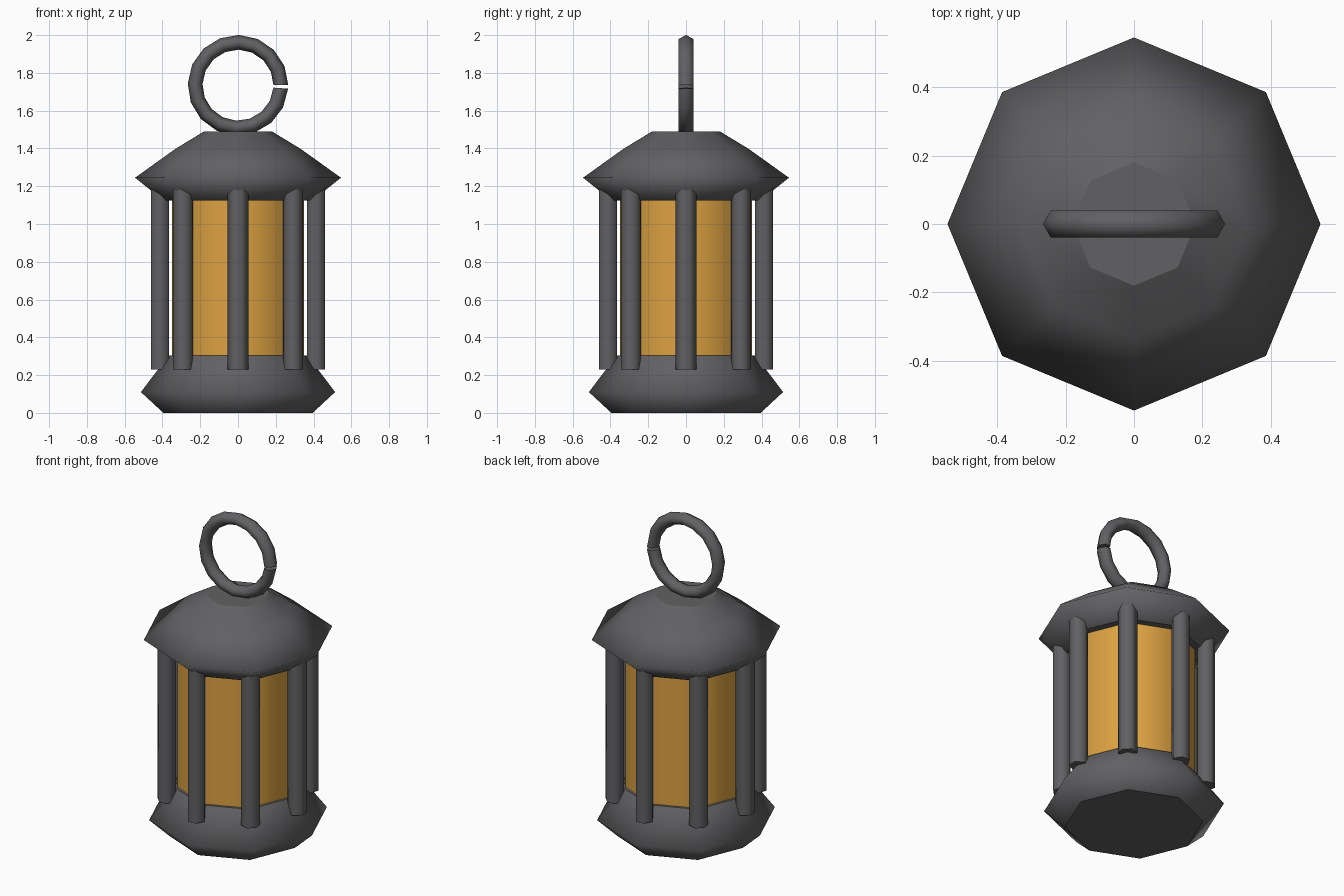
import bpy, bmesh
from math import cos, sin, pi, radians
from mathutils import Vector

cube = bpy.data.objects.get("Cube")
if cube:
    bpy.data.objects.remove(cube, do_unlink=True)


def make_material(name, rgb):
    mat = bpy.data.materials.new(name)
    mat.use_nodes = True
    mat.diffuse_color = (*rgb, 1)
    mat.node_tree.nodes["Principled BSDF"].inputs["Base Color"].default_value = (*rgb, 1)
    return mat


iron = make_material("dark iron", (0.12, 0.12, 0.126))
amber = make_material("amber glass", (0.72, 0.36, 0.055))


def skin(name, rings, mat):
    """Join a row of equal rings with smooth walls and close the ends with flat caps."""
    bm = bmesh.new()
    rows = [[bm.verts.new(p) for p in ring] for ring in rings]
    count = len(rows[0])
    for low, high in zip(rows, rows[1:]):
        for i in range(count):
            j = (i + 1) % count
            bm.faces.new((low[i], low[j], high[j], high[i])).smooth = True
    for end in (rows[0], rows[-1]):
        bm.faces.new(end).smooth = False
    bmesh.ops.recalc_face_normals(bm, faces=bm.faces)
    mesh = bpy.data.meshes.new(name)
    bm.to_mesh(mesh)
    bm.free()
    mesh.materials.append(mat)
    obj = bpy.data.objects.new(name, mesh)
    bpy.context.collection.objects.link(obj)
    return obj


def polygon(radius, z, sides=8, turn=0.0, center=(0, 0)):
    angles = [turn + 2 * pi * i / sides for i in range(sides)]
    return [(center[0] + radius * cos(a), center[1] + radius * sin(a), z) for a in angles]


def lathe(name, profile, mat):
    return skin(name, [polygon(r, z) for r, z in profile], mat)


# Eight-sided body: base, glass and roof
lathe("base", [(0.395, 0), (0.514, 0.11), (0.367, 0.305)], iron)
lathe("glass", [(0.35, 0.28), (0.35, 1.15)], amber)
lathe("roof", [(0.395, 1.125), (0.545, 1.245), (0.333, 1.397), (0.18, 1.49)], iron)

# Six-sided posts, one at each corner
for k in range(8):
    a = k * pi / 4
    center = (0.412 * cos(a), 0.412 * sin(a))
    ends = [polygon(0.055, z, 6, a + pi / 2, center) for z in (0.23, 1.2)]
    skin(f"post_{k + 1}", ends, iron)

# Hanging ring: six-sided wire with a small gap on the left
wire = [(0.039, 0), (0.017, 0.039), (-0.017, 0.039),
        (-0.039, 0), (-0.017, -0.039), (0.017, -0.039)]
steps = 16
loops = []
for k in range(steps + 1):
    a = radians(356) * k / steps
    outward = Vector((cos(a), 0, sin(a)))
    loops.append([Vector((0, y, 1.735)) + outward * (0.227 + r) for r, y in wire])
skin("hanging_ring", loops, iron)
